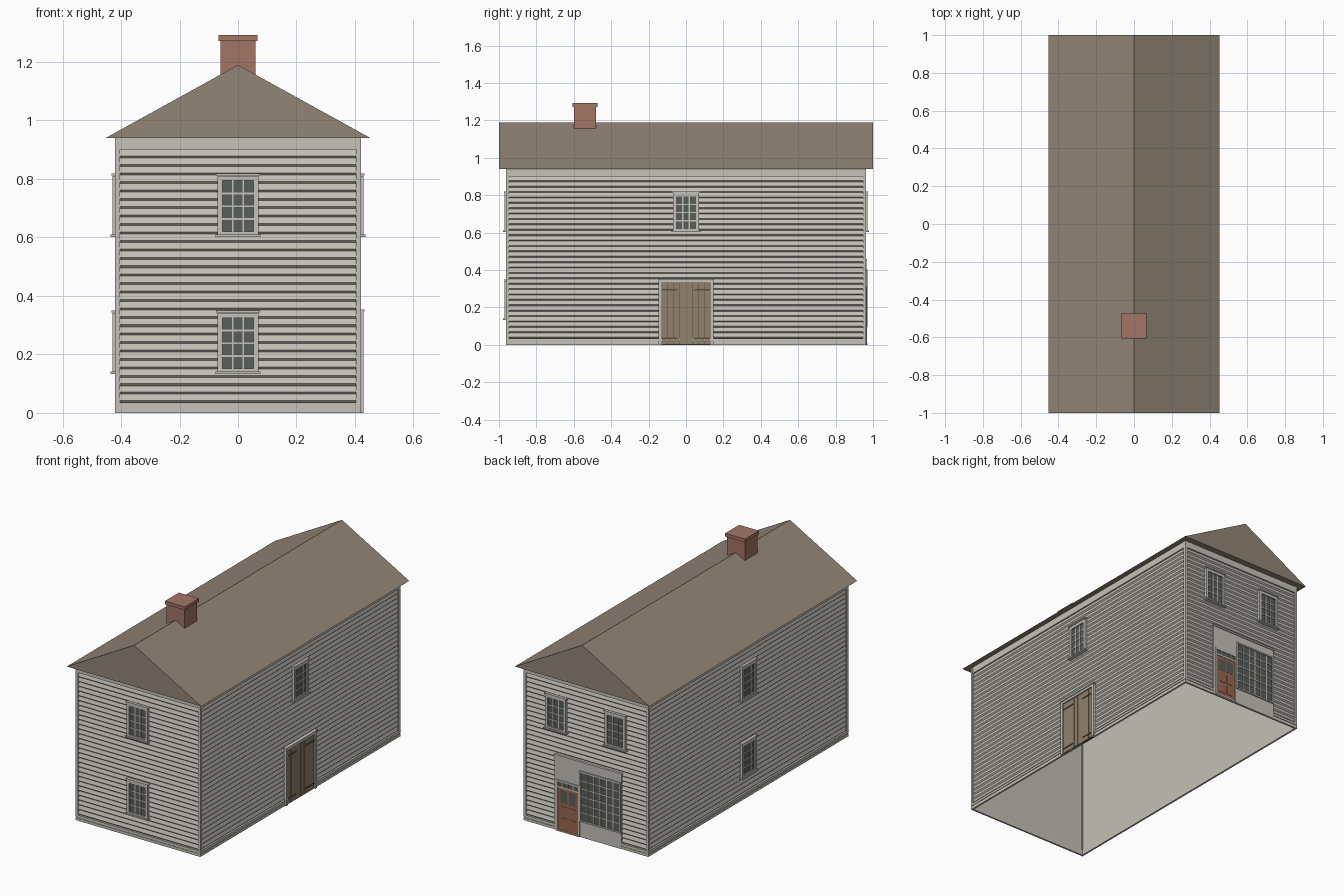
import bpy, bmesh, math
from mathutils import Matrix, Vector

if "Cube" in bpy.data.objects:
    bpy.data.objects.remove(bpy.data.objects["Cube"])


def material(name, rgb):
    m = bpy.data.materials.new(name)
    m.use_nodes = True
    m.diffuse_color = (*rgb, 1)
    m.node_tree.nodes["Principled BSDF"].inputs["Base Color"].default_value = (*rgb, 1)
    return m


SIDING = material("siding_grey", (0.55, 0.53, 0.47))
TRIM = material("trim_grey", (0.56, 0.54, 0.48))
ROOF = material("roof_brown", (0.29, 0.235, 0.18))
BRICK = material("brick_red", (0.37, 0.18, 0.13))
GLASS = material("window_glass", (0.10, 0.115, 0.10))
PLANK = material("plank_brown", (0.29, 0.22, 0.15))
RED = material("door_red", (0.32, 0.14, 0.085))
IRON = material("dark_iron", (0.09, 0.08, 0.065))

HX, HY, EAVE = 0.42, 0.962, 0.94
# wall name: (quarter turns from the front, distance from centre, half length)
WALLS = {"front": (0, HY, HX), "left": (1, HX, HY),
         "back": (2, HY, HX), "right": (3, HX, HY)}


def finish(name, bm, mat):
    me = bpy.data.meshes.new(name)
    bmesh.ops.recalc_face_normals(bm, faces=bm.faces)
    bm.to_mesh(me)
    bm.free()
    me.materials.append(mat)
    ob = bpy.data.objects.new(name, me)
    bpy.context.collection.objects.link(ob)
    return ob


def boxes(name, mat, items, wall=None):
    """Boxes as (x0, x1, y0, y1, z0, z1); on a wall y is depth outward."""
    bm = bmesh.new()
    for x0, x1, y0, y1, z0, z1 in items:
        if wall:
            dist = WALLS[wall][1]
            y0, y1 = -dist - y1, -dist - y0
        mid = Vector((x0 + x1, y0 + y1, z0 + z1)) / 2
        size = Matrix.Diagonal((x1 - x0, y1 - y0, z1 - z0, 1))
        bmesh.ops.create_cube(bm, size=1, matrix=Matrix.Translation(mid) @ size)
    if wall:
        bm.transform(Matrix.Rotation(WALLS[wall][0] * math.pi / 2, 4, "Z"))
    return finish(name, bm, mat)


def frame(u0, u1, z0, z1, w, d0, d1):
    """Four bars around an opening, bars lying outside it."""
    return [(u0 - w, u0, d0, d1, z0, z1), (u1, u1 + w, d0, d1, z0, z1),
            (u0 - w, u1 + w, d0, d1, z1, z1 + w), (u0 - w, u1 + w, d0, d1, z0 - w, z0)]


def grid_bars(u0, u1, z0, z1, cols, rows, w, d0, d1):
    bars = []
    for i in range(1, cols):
        u = u0 + (u1 - u0) * i / cols
        bars.append((u - w / 2, u + w / 2, d0, d1, z0, z1))
    for i in range(1, rows):
        z = z0 + (z1 - z0) * i / rows
        bars.append((u0, u1, d0, d1 - 0.0005, z - w / 2, z + w / 2))
    return bars


def sash_window(name, wall, u, z):
    """Twelve-pane window with casing, cap and sill; z is the sill bottom."""
    g = (u - 0.053, u + 0.053, z + 0.018, z + 0.192)
    boxes(name + "_glass", GLASS, [(g[0], g[1], -0.005, 0.001, g[2], g[3])], wall)
    boxes(name + "_muntins", TRIM, grid_bars(*g, 3, 4, 0.006, 0, 0.005), wall)
    casing = frame(*g, 0.017, -0.008, 0.009)
    casing.append((u - 0.075, u + 0.075, -0.008, 0.012, z + 0.21, z + 0.217))
    casing.append((u - 0.077, u + 0.077, -0.008, 0.016, z, z + 0.008))
    boxes(name + "_casing", TRIM, casing, wall)


# Wall shell, open underneath
bm = bmesh.new()
bmesh.ops.create_cube(bm, size=1, matrix=Matrix.Translation((0, 0, EAVE / 2)) @
                      Matrix.Diagonal((2 * HX - 0.022, 2 * HY - 0.022, EAVE, 1)))
bmesh.ops.delete(bm, geom=[f for f in bm.faces if abs(f.normal.z) > 0.5], context="FACES")
finish("wall_shell", bm, SIDING)

# Clapboards: sawtooth profile stretched along each wall
BOARDS, LOW, HIGH = 30, 0.035, 0.9
PITCH = (HIGH - LOW) / BOARDS
for wall, (turn, dist, half) in WALLS.items():
    bm = bmesh.new()
    ends = (-half + 0.012, half - 0.012)
    profile = []
    for i in range(BOARDS):
        z = LOW + i * PITCH
        profile += [(-0.010, z), (-0.003, z + 0.007)]
    profile.append((-0.010, HIGH))
    rows = [[bm.verts.new((u, -dist - d, z)) for u in ends] for d, z in profile]
    for a, b in zip(rows, rows[1:]):
        bm.faces.new((a[0], a[1], b[1], b[0]))
    bm.transform(Matrix.Rotation(turn * math.pi / 2, 4, "Z"))
    finish(wall + "_clapboards", bm, SIDING)

    # Frieze and skirt boards
    boxes(wall + "_frieze", TRIM, [(-half, half, -0.011, -0.001, HIGH, EAVE)], wall)
    boxes(wall + "_skirt", TRIM, [(-half, half, -0.011, 0, 0, 0.016),
                                  (-half, half, -0.011, -0.003, 0.016, 0.021),
                                  (-half, half, -0.011, 0.001, 0.021, LOW)], wall)

# Corner boards
c = 0.016
boxes("corner_boards", TRIM,
      [(sx * HX - (c if sx > 0 else 0), sx * HX + (0 if sx > 0 else c),
        sy * HY - (c if sy > 0 else 0), sy * HY + (0 if sy > 0 else c), LOW, EAVE)
       for sx in (-1, 1) for sy in (-1, 1)])

# Gabled roof prism
bm = bmesh.new()
tri = [bm.verts.new(p) for p in ((-0.453, -1, EAVE), (0.453, -1, EAVE), (0, -1, 1.19))]
gable = bm.faces.new(tri)
ext = bmesh.ops.extrude_face_region(bm, geom=[gable], use_keep_orig=True)
bmesh.ops.translate(bm, vec=(0, 2, 0),
                    verts=[v for v in ext["geom"] if isinstance(v, bmesh.types.BMVert)])
finish("roof", bm, ROOF)

# Chimney
cy = -0.54
boxes("chimney", BRICK, [(-0.06, 0.06, cy - 0.06, cy + 0.06, 1.1, 1.272),
                         (-0.067, 0.067, cy - 0.067, cy + 0.067, 1.272, 1.292)])

# Sash windows
UPPER, LOWER = 0.602, 0.133
for wall in ("front", "right"):
    sash_window(wall + "_upper_window", wall, 0, UPPER)
    sash_window(wall + "_lower_window", wall, 0, LOWER)
sash_window("left_upper_window", "left", 0, UPPER)
for side, u in (("left", -0.2), ("right", 0.2)):
    sash_window("back_" + side + "_window", "back", u, UPPER)

# Double plank door on the left side
boxes("plank_door_casing", TRIM, [(-0.147, -0.13, -0.01, 0.009, 0, 0.332),
                                  (0.13, 0.147, -0.01, 0.009, 0, 0.332),
                                  (-0.147, 0.147, -0.01, 0.009, 0.332, 0.346),
                                  (-0.151, 0.151, -0.01, 0.012, 0.346, 0.353)], "left")
boxes("plank_door_backing", IRON, [(-0.13, 0.13, -0.01, 0.001, 0, 0.332)], "left")
pw = 0.26 / 8
boxes("plank_door_boards", PLANK,
      [(-0.13 + i * pw + 0.001, -0.13 + (i + 1) * pw - 0.001, 0, 0.003, 0.004, 0.33)
       for i in range(8)], "left")
boxes("plank_door_hinges", IRON,
      [(min(s * 0.13, s * 0.045), max(s * 0.13, s * 0.045), 0.002, 0.006, z, z + 0.008)
       for s in (-1, 1) for z in (0.03, 0.29)], "left")

# Shopfront on the back
boxes("shopfront_panel", TRIM, [(-0.21, 0.24, -0.011, 0.002, 0, 0.45),
                                (-0.214, 0.244, -0.011, 0.007, 0.45, 0.46)], "back")
SHOP = (-0.03, 0.228, 0.105, 0.395)
boxes("shop_window_glass", GLASS, [(SHOP[0], SHOP[1], 0, 0.003, SHOP[2], SHOP[3])], "back")
boxes("shop_window_muntins", TRIM, grid_bars(*SHOP, 6, 6, 0.006, 0.002, 0.006), "back")
boxes("shop_window_casing", TRIM, frame(*SHOP, 0.009, 0, 0.009), "back")

# Shop door with two lights and a transom
D0, D1, DTOP = -0.187, -0.05, 0.265
boxes("shop_door", RED, [(D0, D1, 0, 0.003, 0.008, DTOP)], "back")
boxes("shop_door_panels", RED,
      [(u, u + 0.046, 0.002, 0.005, z, z + 0.055)
       for u in (D0 + 0.017, D1 - 0.063) for z in (0.03, 0.1)], "back")
boxes("shop_door_glass", GLASS,
      [(u, u + 0.046, 0.002, 0.004, 0.175, 0.248) for u in (D0 + 0.017, D1 - 0.063)], "back")
boxes("transom_glass", GLASS, [(D0, D1, 0, 0.003, 0.275, 0.3)], "back")
boxes("transom_bars", TRIM, grid_bars(D0, D1, 0.275, 0.3, 4, 1, 0.006, 0.002, 0.006), "back")
boxes("shop_door_casing", TRIM, [(D0 - 0.01, D0, 0, 0.007, 0, 0.31),
                                 (D1, D1 + 0.01, 0, 0.007, 0, 0.31),
                                 (D0, D1, 0, 0.007, 0.3, 0.31),
                                 (D0, D1, 0, 0.006, DTOP, 0.275),
                                 (D0, D1, 0, 0.008, 0, 0.008)], "back")
